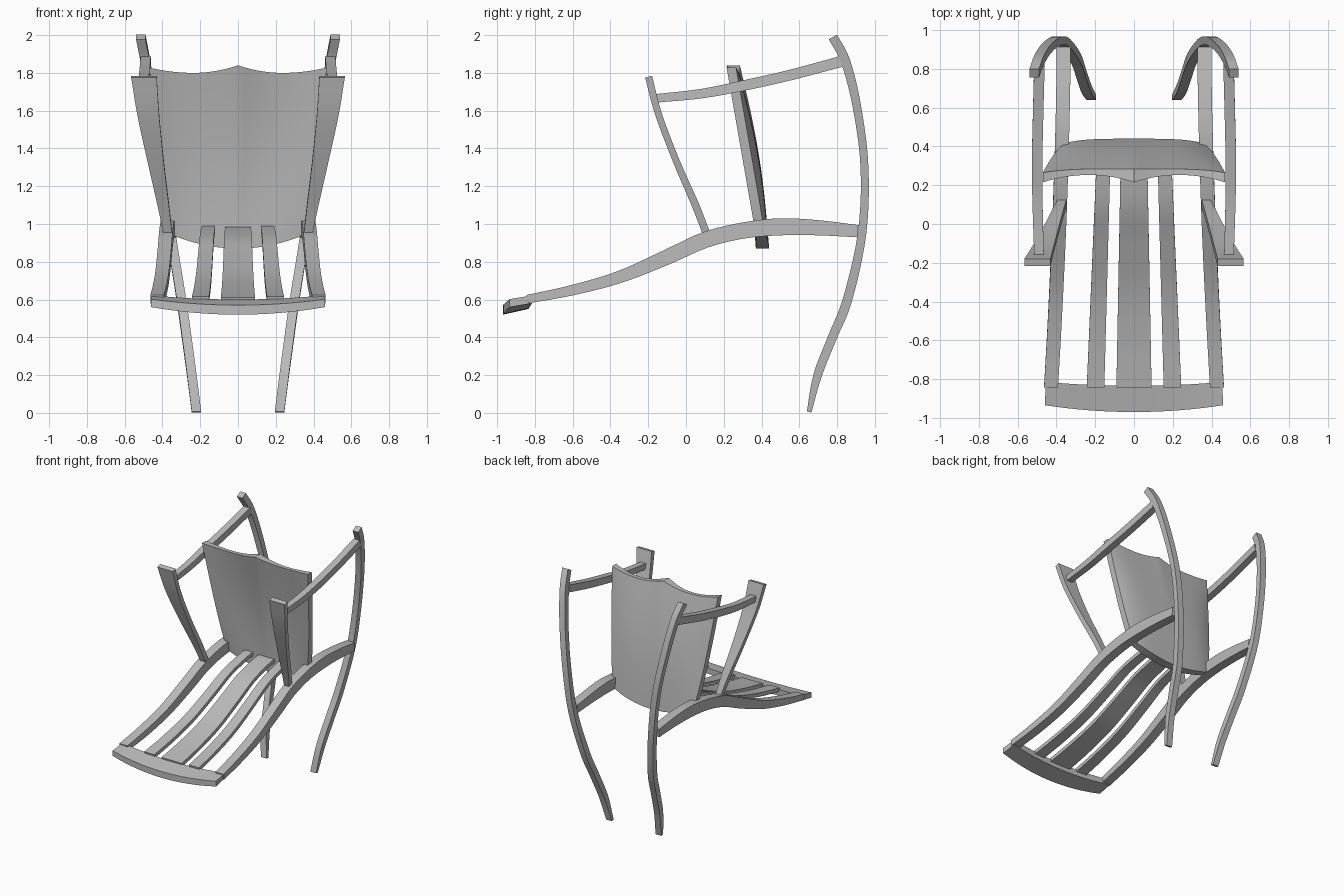
import bpy, bmesh, math
from mathutils import Vector

cube = bpy.data.objects.get("Cube")
if cube:
    bpy.data.objects.remove(cube, do_unlink=True)

wood = bpy.data.materials.new("grey_wood")
wood.use_nodes = True
wood.diffuse_color = (0.5, 0.5, 0.5, 1)
wood.node_tree.nodes["Principled BSDF"].inputs["Base Color"].default_value = wood.diffuse_color


def finish(name, bm):
    bmesh.ops.recalc_face_normals(bm, faces=bm.faces)
    mesh = bpy.data.meshes.new(name)
    bm.to_mesh(mesh)
    bm.free()
    mesh.materials.append(wood)
    obj = bpy.data.objects.new(name, mesh)
    bpy.context.collection.objects.link(obj)
    bpy.ops.object.select_all(action='DESELECT')
    obj.select_set(True)
    bpy.context.view_layer.objects.active = obj
    bpy.ops.object.shade_smooth_by_angle(angle=math.radians(35))


def smooth_path(stations, steps):
    """Spline through the stations, each (x, y, z, width, thickness)."""
    p = [Vector(s) for s in stations]
    p = [2 * p[0] - p[1]] + p + [2 * p[-1] - p[-2]]
    out = []
    for i in range(1, len(p) - 2):
        a, b, c, d = p[i - 1:i + 3]
        for k in range(steps):
            t = k / steps
            out.append(0.5 * (2 * b + (c - a) * t + (2 * a - 5 * b + 4 * c - d) * t**2
                              + (3 * b - a - 3 * c + d) * t**3))
    return out + [p[-2]]


def beam(name, stations, side=1, steps=5):
    """Rectangular bar: width runs along x, thickness across the path."""
    path = smooth_path(stations, steps)
    bm = bmesh.new()
    rings = []
    for i, s in enumerate(path):
        d = path[min(i + 1, len(path) - 1)] - path[max(i - 1, 0)]
        n = Vector((0, -d[2], d[1])).normalized() * s[4] / 2
        w = Vector((s[3] / 2, 0, 0))
        c = Vector(s[:3])
        rings.append([bm.verts.new(((c + a * w + b * n).x * side, (c + b * n).y, (c + b * n).z))
                      for a, b in ((-1, -1), (1, -1), (1, 1), (-1, 1))])
    for r, q in zip(rings, rings[1:]):
        for j in range(4):
            bm.faces.new((r[j], r[j - 1], q[j - 1], q[j]))
    bm.faces.new(rings[0])
    bm.faces.new(rings[-1])
    finish(name, bm)


def loft_grid(name, front, back, nu, nv):
    """Closed slab between two surfaces given as functions of u and v."""
    bm = bmesh.new()
    f, b = [[[bm.verts.new(fn(i / nu, j / nv)) for j in range(nv + 1)]
             for i in range(nu + 1)] for fn in (front, back)]
    for g in (f, b):
        for i in range(nu):
            for j in range(nv):
                bm.faces.new((g[i][j], g[i + 1][j], g[i + 1][j + 1], g[i][j + 1]))
    for i in range(nu):
        for j in (0, nv):
            bm.faces.new((f[i][j], f[i + 1][j], b[i + 1][j], b[i][j]))
    for j in range(nv):
        for i in (0, nu):
            bm.faces.new((f[i][j], f[i][j + 1], b[i][j + 1], b[i][j]))
    finish(name, bm)


# Shared curve of the long rails and slats: y, z, rail thickness
curve = [(.91, .962, .065), (.7, .98, .08), (.5, .985, .09), (.3, .965, .085), (.1, .915, .085),
         (-.1, .825, .08), (-.35, .72, .065), (-.6, .65, .055), (-.84, .602, .045)]

for label, side in (("left", 1), ("right", -1)):
    # Bowed rear legs
    beam(label + "_rear_leg", [
        (.515, .778, 1.99, .05, .05), (.49, .845, 1.86, .05, .05), (.452, .905, 1.62, .05, .045),
        (.4, .945, 1.3, .05, .042), (.355, .932, .95, .05, .045), (.3, .855, .6, .05, .05),
        (.272, .775, .4, .05, .048), (.245, .697, .2, .05, .045), (.22, .652, .005, .05, .025)], side)
    # Long side rails
    beam(label + "_side_rail", [(.363 + .065 * ((.91 - y) / 1.75)**1.6, y, z, .072, t)
                                for y, z, t in curve], side)
    # Tapered arm posts
    beam(label + "_arm_post", [
        (.498, -.198, 1.78, .135, .038), (.475, -.145, 1.58, .115, .036),
        (.435, -.05, 1.33, .085, .036), (.395, .05, 1.1, .06, .04),
        (.37, .11, .945, .045, .04)], side)
    # Arm rails
    beam(label + "_arm_rail", [
        (.49, -.16, 1.665, .05, .045), (.497, .08, 1.69, .052, .05),
        (.5, .3, 1.732, .054, .055), (.495, .55, 1.788, .054, .056),
        (.488, .82, 1.86, .054, .058)], side)
    # Narrow slats
    beam(label + "_slat", [(.155 + .042 * (.4 - y) / 1.2, y, z, .07 + .02 * (.4 - y) / 1.2, .03)
                           for y, z, t in [(.38, .975, 0)] + curve[3:]], side)

# Wide middle slat
beam("middle_slat", [(0, y, z - .005, .135 + .045 * (.4 - y) / 1.2, .03)
                     for y, z, t in [(.38, .975, 0)] + curve[3:]])


# Bowed end bar joining rails and slats
def bar(height):
    def point(u, v):
        s = 2 * u - 1
        bow = 1 - s * s
        y = (-.935 - .035 * bow) * (1 - v) + (-.815 - .02 * bow) * v
        z = .56 - .04 * bow + v * (.02 + .01 * bow)
        return ((.46 - .005 * v) * s, y, z + height * (1 + .2 * bow))
    return point


loft_grid("end_bar", bar(0), bar(.042), 16, 2)


# Sculpted saddle panel with two hollows and a central ridge
def panel(is_back):
    def point(u, v):
        s = 2 * u - 1
        a = abs(s)
        top = 1.80 + (.04 if a < .5 else .028) * (2 * a - 1)**2
        z = (.87 + .07 * s * s) * (1 - v) + top * v
        x = s * (.345 + .125 * v**.65)
        y = .37 - .155 * v
        if is_back:
            y += .05 + (.02 + .025 * math.sin(math.pi * v)) * (1 - s**4)
        else:
            y += .038 * v * (1 - (2 * a - 1)**2) + .025 * (1 - s * s) * math.sin(math.pi * v)
        return (x, y, z)
    return point


loft_grid("saddle_panel", panel(False), panel(True), 28, 18)
